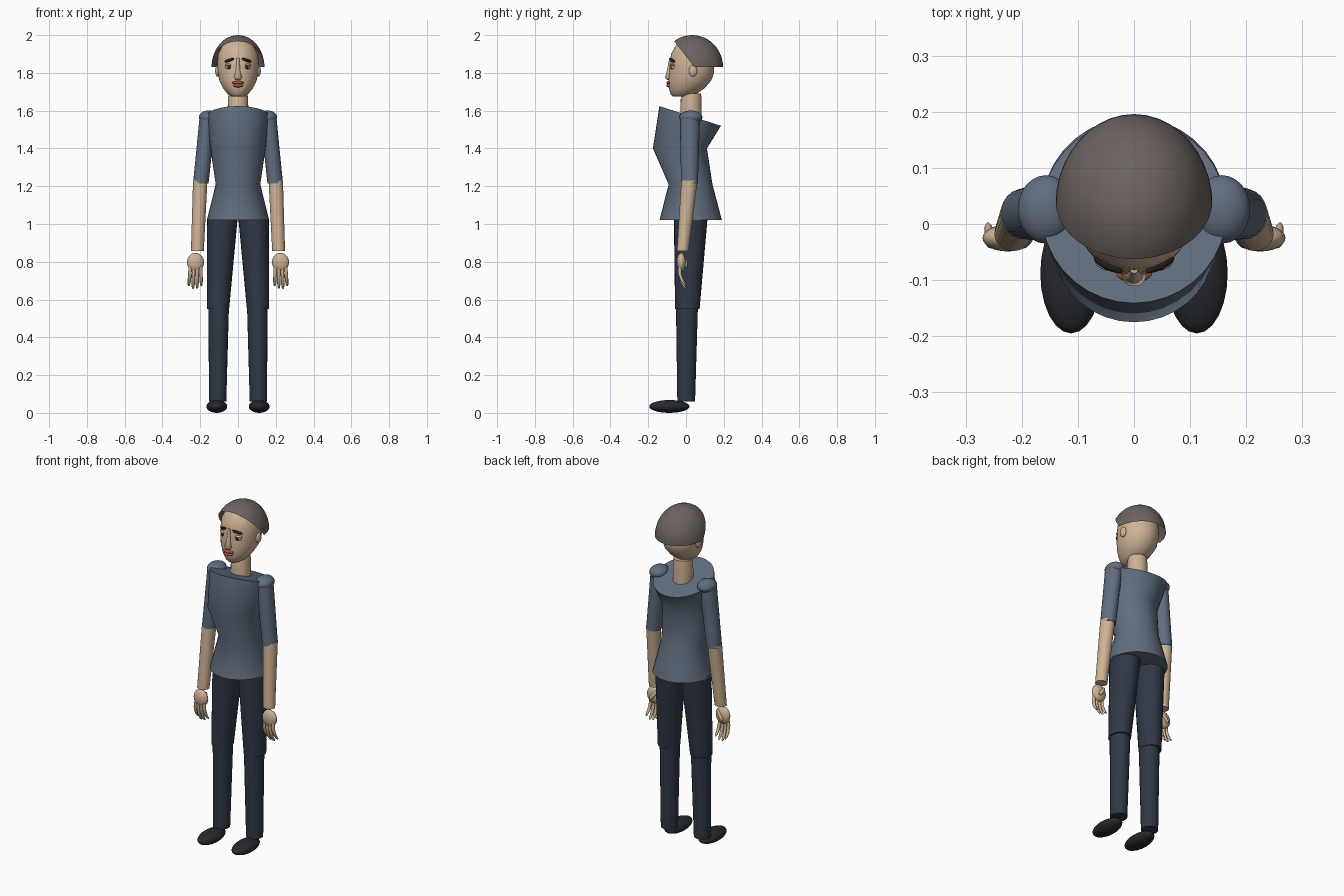
import bpy, bmesh, math
from mathutils import Matrix, Vector

if "Cube" in bpy.data.objects:
    bpy.data.objects.remove(bpy.data.objects["Cube"])


def material(name, rgb):
    m = bpy.data.materials.new(name)
    m.diffuse_color = (*rgb, 1)
    m.use_nodes = True
    m.node_tree.nodes["Principled BSDF"].inputs["Base Color"].default_value = m.diffuse_color
    return m


SKIN = material("skin", (0.62, 0.45, 0.30))
SHIRT = material("shirt_cloth", (0.12, 0.155, 0.21))
PANTS = material("trouser_cloth", (0.03, 0.04, 0.06))
SHOE = material("shoe_leather", (0.02, 0.022, 0.026))
HAIR = material("hair_grey", (0.15, 0.125, 0.115))
DARK = material("dark_brown", (0.02, 0.014, 0.012))
WHITE = material("eye_white", (0.6, 0.55, 0.5))
LIP = material("lip_red", (0.42, 0.09, 0.05))


def finish(name, bm, mat, angle=50):
    me = bpy.data.meshes.new(name)
    bm.to_mesh(me)
    bm.free()
    ob = bpy.data.objects.new(name, me)
    bpy.context.collection.objects.link(ob)
    me.materials.append(mat)
    bpy.ops.object.select_all(action='DESELECT')
    ob.select_set(True)
    bpy.context.view_layer.objects.active = ob
    bpy.ops.object.shade_smooth_by_angle(angle=math.radians(angle))
    return ob


def loft(name, rings, mat, n=24, angle=50):
    """Skin elliptical rings (x, y, z, rx, ry, rise towards the front)."""
    bm = bmesh.new()
    loops = []
    for x, y, z, rx, ry, rise in rings:
        loops.append([bm.verts.new((x + rx * math.cos(a), y + ry * math.sin(a), z - rise * math.sin(a)))
                      for a in (2 * math.pi * i / n for i in range(n))])
    for lo, hi in zip(loops, loops[1:]):
        for i in range(n):
            j = (i + 1) % n
            bm.faces.new((lo[i], lo[j], hi[j], hi[i]))
    bm.faces.new(loops[0])
    bm.faces.new(loops[-1])
    bmesh.ops.recalc_face_normals(bm, faces=bm.faces)
    return finish(name, bm, mat, angle)


def ball(name, loc, size, mat, rot=None, n=24):
    bm = bmesh.new()
    bmesh.ops.create_uvsphere(bm, u_segments=n, v_segments=n // 2, radius=1)
    mx = Matrix.Translation(loc) @ (rot or Matrix()) @ Matrix.Diagonal((*size, 1))
    bmesh.ops.transform(bm, matrix=mx, verts=bm.verts)
    return finish(name, bm, mat)


# Shirt body, with the collar ring tilted down to the back
loft("shirt_body", [
    (0, 0.025, 1.02, 0.165, 0.165, 0),
    (0, 0.024, 1.21, 0.118, 0.116, 0),
    (0, -0.032, 1.40, 0.146, 0.143, 0),
    (0, 0.022, 1.572, 0.165, 0.163, 0.052)], SHIRT, 36, 65)

# Neck
loft("neck", [(0, 0.027, 1.54, 0.055, 0.056, 0),
              (0, 0.027, 1.66, 0.054, 0.055, 0),
              (0, 0.03, 1.69, 0.05, 0.05, 0)], SKIN)

# Head: z, half width, front y, back y
profile = [(1.674, 0.030, -0.068, 0.00), (1.688, 0.054, -0.082, 0.055), (1.72, 0.080, -0.091, 0.10),
           (1.76, 0.099, -0.093, 0.134), (1.80, 0.107, -0.090, 0.148), (1.85, 0.110, -0.086, 0.150),
           (1.90, 0.105, -0.079, 0.145), (1.95, 0.080, -0.052, 0.11), (1.985, 0.035, 0.0, 0.06)]
loft("head", [(0, (f + b) / 2, z, w, (b - f) / 2, 0) for z, w, f, b in profile], SKIN, 36, 70)

# Hair cap: open ellipsoid trimmed level at the back and sloping at the front
bm = bmesh.new()
bmesh.ops.create_uvsphere(bm, u_segments=40, v_segments=24, radius=1)
bmesh.ops.transform(bm, verts=bm.verts,
                    matrix=Matrix.Translation((0, 0.033, 1.83)) @ Matrix.Diagonal((0.14, 0.163, 0.17, 1)))
for co, no in (((0, 0, 1.831), (0, 0, -1)), ((0, -0.06, 1.965), (0, -0.135, -0.105))):
    bmesh.ops.bisect_plane(bm, geom=bm.verts[:] + bm.edges[:] + bm.faces[:],
                           plane_co=co, plane_no=no, clear_outer=True)
finish("hair", bm, HAIR)

# Nose and mouth
loft("nose", [(0, -0.088, 1.762, 0.012, 0.012, 0),
              (0, -0.090, 1.775, 0.022, 0.021, 0),
              (0, -0.086, 1.81, 0.012, 0.016, 0),
              (0, -0.080, 1.88, 0.007, 0.008, 0)], SKIN, 16, 60)
ball("upper_lip", (0, -0.088, 1.748), (0.032, 0.016, 0.009), LIP)
ball("lower_lip", (0, -0.088, 1.733), (0.027, 0.016, 0.010), LIP)

for s, side in ((-1, "left"), (1, "right")):
    # Face details
    ball(side + "_eye", (s * 0.047, -0.064, 1.832), (0.021, 0.016, 0.015), WHITE)
    ball(side + "_iris", (s * 0.047, -0.076, 1.831), (0.010, 0.007, 0.011), DARK, n=16)
    ball(side + "_eyelid", (s * 0.047, -0.064, 1.842), (0.023, 0.018, 0.008), SKIN)
    tilt = Matrix.Rotation(s * 0.45, 4, 'Z') @ Matrix.Rotation(s * 0.3, 4, 'Y')
    ball(side + "_brow", (s * 0.046, -0.073, 1.867), (0.030, 0.009, 0.008), DARK, tilt, 16)
    ball(side + "_ear", (s * 0.108, 0.037, 1.81), (0.013, 0.022, 0.030), SKIN)

    # Arm: shoulder, sleeve, forearm
    ball(side + "_shoulder", (s * 0.157, 0.026, 1.565), (0.05, 0.061, 0.036), SHIRT)
    loft(side + "_sleeve", [(s * 0.160, 0.022, 1.57, 0.043, 0.052, 0),
                            (s * 0.197, 0.018, 1.215, 0.041, 0.045, 0)], SHIRT)
    loft(side + "_forearm", [(s * 0.200, 0.018, 1.23, 0.038, 0.043, 0),
                             (s * 0.215, -0.017, 0.858, 0.034, 0.031, 0)], SKIN)

    # Hand: palm, four curled fingers, thumb
    ball(side + "_palm", (s * 0.225, -0.025, 0.797), (0.045, 0.024, 0.050), SKIN)
    for i, tip in enumerate((0.672, 0.658, 0.656, 0.672)):
        x0, x1 = 0.198 + i * 0.018, 0.194 + i * 0.022
        path = [(0.0, -0.032, 0.009), (0.35, -0.034, 0.0095), (0.7, -0.022, 0.009),
                (0.93, -0.006, 0.007), (1.0, 0.0, 0.003)]
        loft(f"{side}_finger_{i + 1}", [(s * (x0 + (x1 - x0) * t), y, 0.775 + (tip - 0.775) * t, r, r, 0)
                                        for t, y, r in path], SKIN, 12, 60)
    aim = Vector((s * 0.035, 0.012, -0.05)).to_track_quat('Z', 'Y').to_matrix().to_4x4()
    ball(side + "_thumb", (s * 0.218, -0.006, 0.802), (0.012, 0.012, 0.038), SKIN, aim, 16)

    # Leg and shoe
    loft(side + "_thigh", [(s * 0.083, 0.025, 1.03, 0.081, 0.089, 0),
                           (s * 0.106, 0.007, 0.55, 0.059, 0.065, 0)], PANTS)
    loft(side + "_shin", [(s * 0.102, 0.005, 0.56, 0.054, 0.058, 0),
                          (s * 0.108, 0.001, 0.06, 0.046, 0.047, 0)], PANTS)
    ball(side + "_shoe", (s * 0.112, -0.088, 0.034), (0.055, 0.107, 0.034), SHOE)
